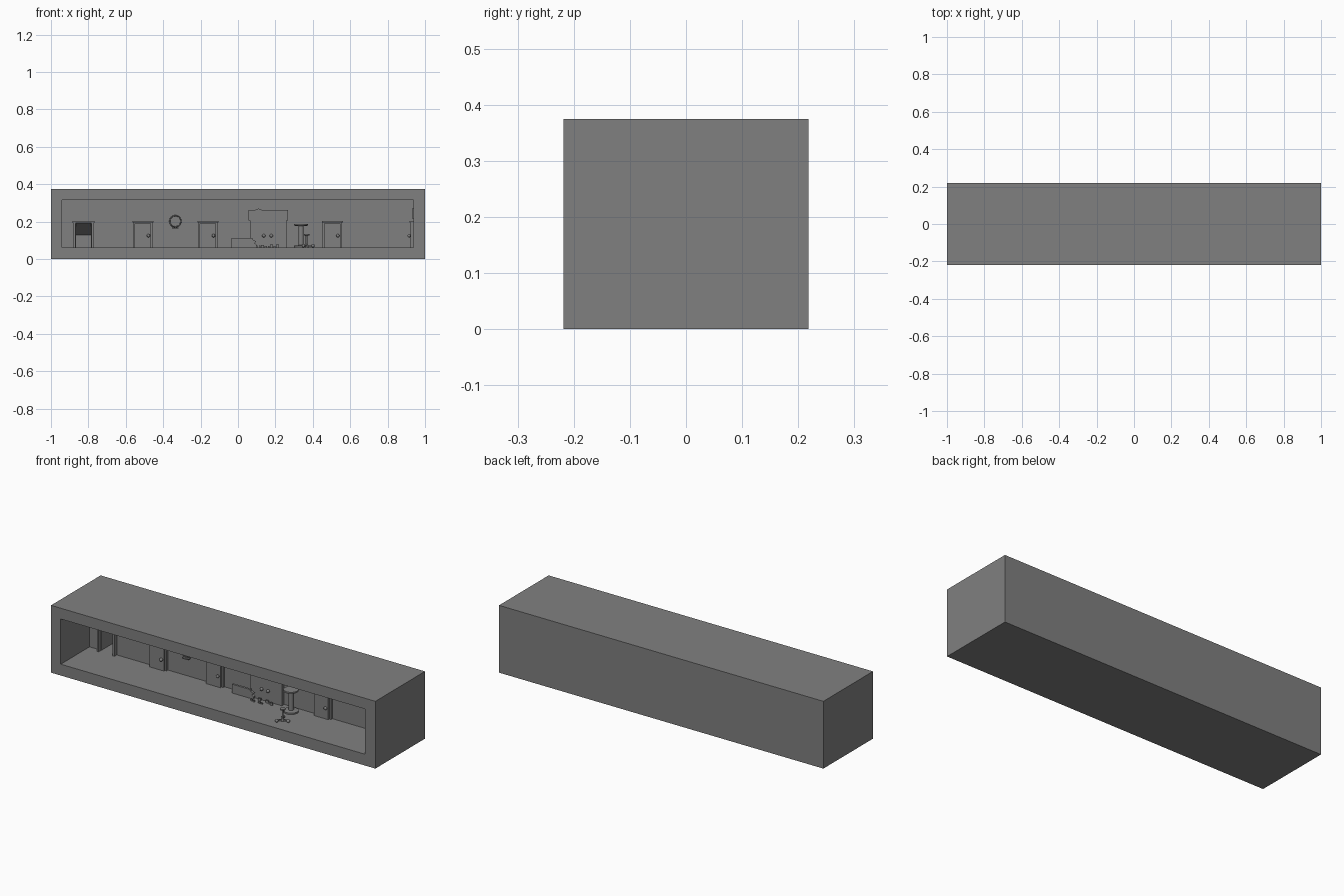
import bpy, bmesh, math, random
from mathutils import Vector

cube = bpy.data.objects.get("Cube")
if cube:
    bpy.data.objects.remove(cube, do_unlink=True)

grey = bpy.data.materials.new("plain_grey")
grey.use_nodes = True
grey.diffuse_color = (0.216, 0.216, 0.216, 1)
grey.node_tree.nodes["Principled BSDF"].inputs["Base Color"].default_value = grey.diffuse_color

FLOOR, WALL, FRONT = 0.063, 0.035, -0.2185


def finish(name, bm):
    bmesh.ops.recalc_face_normals(bm, faces=bm.faces)
    mesh = bpy.data.meshes.new(name)
    bm.to_mesh(mesh)
    bm.free()
    mesh.materials.append(grey)
    ob = bpy.data.objects.new(name, mesh)
    bpy.context.collection.objects.link(ob)
    return ob


def prism(name, points, axis, start, end):
    """Extrude a 2D outline along one axis; the other two axes keep their order."""
    bm = bmesh.new()

    def place(p, t):
        co = list(p)
        co.insert("xyz".index(axis), t)
        return bm.verts.new(co)

    face = bm.faces.new([place(p, start) for p in points])
    out = bmesh.ops.extrude_face_region(bm, geom=[face])
    shift = Vector([end - start if a == axis else 0 for a in "xyz"])
    verts = [g for g in out["geom"] if isinstance(g, bmesh.types.BMVert)]
    bmesh.ops.translate(bm, vec=shift, verts=verts)
    return finish(name, bm)


def box(name, x0, x1, y0, y1, z0, z1):
    return prism(name, [(x0, y0), (x1, y0), (x1, y1), (x0, y1)], "z", z0, z1)


def smooth(ob):
    bpy.ops.object.select_all(action="DESELECT")
    ob.select_set(True)
    bpy.context.view_layer.objects.active = ob
    bpy.ops.object.shade_smooth_by_angle()
    return ob


def knob(name, x, y, z):
    bm = bmesh.new()
    bmesh.ops.create_uvsphere(bm, u_segments=12, v_segments=8, radius=0.009)
    bmesh.ops.translate(bm, vec=(x, y, z), verts=bm.verts)
    return smooth(finish(name, bm))


def lathe(name, x, y, profile, steps=24):
    """Spin a radius and height profile about a vertical axis."""
    bm = bmesh.new()
    verts = [bm.verts.new((r, 0, z)) for r, z in profile]
    edges = [bm.edges.new(pair) for pair in zip(verts, verts[1:])]
    bmesh.ops.spin(bm, geom=verts + edges, cent=(0, 0, 0), axis=(0, 0, 1),
                   angle=math.tau, steps=steps)
    bmesh.ops.remove_doubles(bm, verts=bm.verts, dist=0.0002)
    bmesh.ops.translate(bm, vec=(x, y, 0), verts=bm.verts)
    return smooth(finish(name, bm))


def cut(target, cutter):
    mod = target.modifiers.new("opening", "BOOLEAN")
    mod.operation, mod.solver, mod.object = "DIFFERENCE", "EXACT", cutter
    bpy.context.view_layer.objects.active = target
    bpy.ops.object.modifier_apply(modifier=mod.name)
    bpy.data.objects.remove(cutter, do_unlink=True)


# Long room, open at the front, with a sloped stair recess in the back wall
shell = box("room_shell", -1, 1, FRONT, -FRONT, 0, 0.375)
cut(shell, box("room_cutter", -0.94, 0.937, -0.3, WALL, FLOOR, 0.315))
cut(shell, prism("stair_cutter", [(WALL - 0.02, FLOOR), (0.15, FLOOR), (0.15, 0.13),
                                  (WALL, 0.192), (WALL - 0.02, 0.192)], "x", -0.867, -0.785))

# Stair doorway trim
for side, x in (("right", -0.874), ("left", -0.778)):
    box(f"stair_post_{side}", x - 0.006, x + 0.006, WALL - 0.022, WALL, FLOOR, 0.193)
box("stair_lintel", -0.886, -0.768, WALL - 0.022, WALL, 0.193, 0.203)

# Doors along the back wall
for i, x in enumerate((-0.508, -0.16, 0.505), 1):
    box(f"door_frame_{i}", x - 0.052, x + 0.052, WALL - 0.012, WALL, FLOOR, 0.195)
    box(f"door_panel_{i}", x - 0.046, x + 0.042, WALL - 0.022, WALL, FLOOR, 0.19)
    box(f"door_cornice_{i}", x - 0.057, x + 0.057, WALL - 0.022, WALL, 0.195, 0.203)
    knob(f"door_knob_{i}", x + 0.029, WALL - 0.028, 0.125)

# Door and plaque on the end wall
box("end_door", 0.922, 0.937, -0.14, -0.04, FLOOR, 0.195)
box("end_cornice", 0.918, 0.937, -0.147, -0.033, 0.195, 0.203)
knob("end_knob", 0.915, -0.12, 0.125)
box("end_plaque", 0.932, 0.937, -0.12, -0.06, 0.215, 0.272)

# Double entrance with a shaped top
box("entrance_doors", 0.065, 0.26, WALL - 0.02, WALL, FLOOR, 0.205)
prism("entrance_header", [(0.055, 0.205), (0.268, 0.205), (0.268, 0.262), (0.13, 0.262),
                          (0.11, 0.27), (0.09, 0.262), (0.055, 0.262)],
      "y", WALL - 0.023, WALL)
for side, x in (("right", 0.138), ("left", 0.178)):
    knob(f"entrance_knob_{side}", x, WALL - 0.025, 0.125)

# Round wall ornament on a small bracket
bpy.ops.mesh.primitive_torus_add(location=(-0.335, WALL - 0.012, 0.202),
                                 rotation=(math.pi / 2, 0, 0), major_segments=28,
                                 minor_segments=8, major_radius=0.03, minor_radius=0.003)
ring = bpy.context.object
ring.name = "wall_ring"
ring.data.materials.append(grey)
smooth(ring)
box("wall_bracket", -0.353, -0.317, WALL - 0.022, WALL, 0.163, 0.169)

# Low counter with a broken end, and scraps beside it
prism("broken_counter", [(-0.035, FLOOR), (0.095, FLOOR), (0.1, 0.077), (0.088, 0.085),
                         (0.098, 0.095), (0.08, 0.103), (0.076, 0.112), (-0.035, 0.112)],
      "y", -0.004, 0.008)
random.seed(4)
for i in range(8):
    x, y = 0.1 + 0.016 * i, random.uniform(-0.03, 0.005)
    w = random.uniform(0.004, 0.009)
    box(f"scrap_{i + 1}", x - w, x + w, y - 0.004, y + 0.004,
        FLOOR, FLOOR + random.uniform(0.004, 0.016))

# Pedestal table and small stool
lathe("pedestal_table", 0.337, -0.014,
      [(0, FLOOR), (0.038, FLOOR), (0.038, 0.071), (0.014, 0.074), (0.014, 0.176),
       (0.038, 0.179), (0.038, 0.187), (0, 0.187)])
lathe("stool", 0.367, -0.13,
      [(0, FLOOR), (0.009, FLOOR), (0.007, 0.078), (0.005, 0.08), (0.005, 0.124),
       (0.014, 0.126), (0.014, 0.133), (0, 0.133)], 16)
for i in range(3):
    a = math.tau * i / 3
    leg = box(f"stool_leg_{i + 1}", 0, 0.034, -0.003, 0.003, 0, 0.008)
    leg.location = (0.367, -0.13, 0.067)
    leg.rotation_euler.z = a
    knob(f"stool_foot_{i + 1}", 0.367 + 0.034 * math.cos(a), -0.13 + 0.034 * math.sin(a), 0.071)
